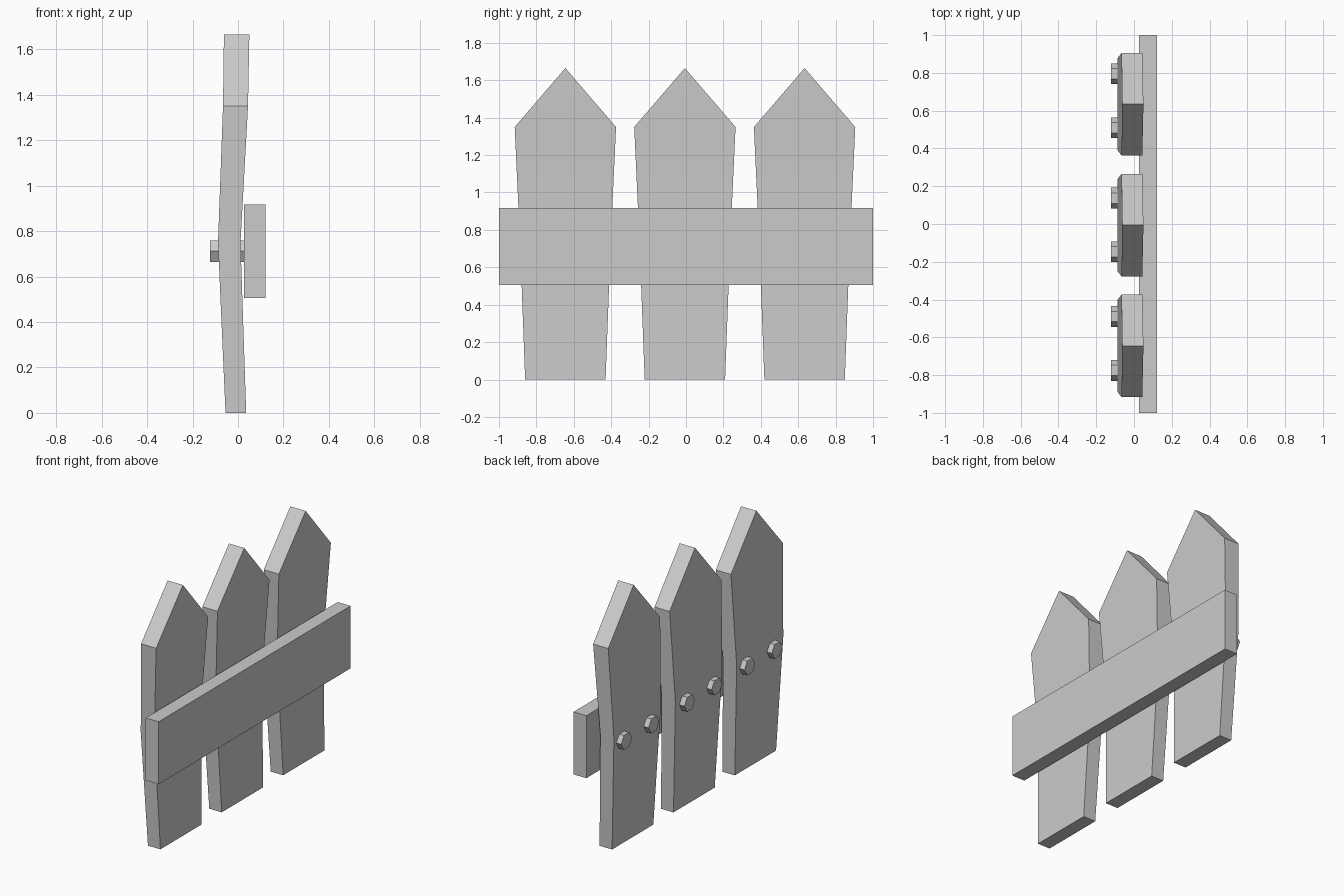
import bpy, bmesh, math
from mathutils import Matrix

if "Cube" in bpy.data.objects:
    bpy.data.objects.remove(bpy.data.objects["Cube"])

# Picket section per level: z, back x, front x, half width
LEVELS = [(0.0, -0.055, 0.036, 0.215),
          (0.75, -0.088, 0.011, 0.243),
          (1.35, -0.066, 0.044, 0.271)]
APEX = (1.665, -0.062, 0.05)


def finish(bm, name, loc=(0, 0, 0)):
    bmesh.ops.recalc_face_normals(bm, faces=bm.faces[:])
    me = bpy.data.meshes.new(name)
    bm.to_mesh(me)
    bm.free()
    ob = bpy.data.objects.new(name, me)
    ob.location = loc
    bpy.context.collection.objects.link(ob)
    bpy.context.view_layer.objects.active = ob
    ob.select_set(True)
    bpy.ops.object.shade_smooth_by_angle(angle=math.radians(30))
    ob.select_set(False)
    return ob


def picket(name, y):
    bm = bmesh.new()
    rings = [[bm.verts.new(p) for p in ((a, -w, z), (b, -w, z), (b, w, z), (a, w, z))]
             for z, a, b, w in LEVELS]
    bm.faces.new(rings[0])
    for lo, hi in zip(rings, rings[1:]):
        for i in range(4):
            j = (i + 1) % 4
            bm.faces.new((lo[i], lo[j], hi[j], hi[i]))
    # Pointed tip with a ridge running through the thickness
    z, a, b = APEX
    back, front = bm.verts.new((a, 0, z)), bm.verts.new((b, 0, z))
    s = rings[-1]
    bm.faces.new((s[0], s[1], front, back))
    bm.faces.new((s[2], s[3], back, front))
    bm.faces.new((s[1], s[2], front))
    bm.faces.new((s[3], s[0], back))
    finish(bm, name, (0, y, 0))


def bolt(name, y):
    # Hexagonal bolt running through the picket, corners pointing along y
    bm = bmesh.new()
    bmesh.ops.create_cone(bm, cap_ends=True, segments=6, radius1=0.055, radius2=0.055,
                          depth=0.152)
    corner = max(bm.verts, key=lambda v: v.co.y).co
    turn = math.pi / 2 - math.atan2(corner.y, corner.x)
    bmesh.ops.rotate(bm, verts=bm.verts[:],
                     matrix=Matrix.Rotation(math.pi / 2, 3, 'Y') @ Matrix.Rotation(turn, 3, 'Z'))
    finish(bm, name, (-0.047, y, 0.712))


# Three pickets
for i, y in enumerate((-0.645, -0.006, 0.634)):
    picket(f"picket_{i + 1}", y)

# Two bolts per picket
for i, y in enumerate((-0.775, -0.49, -0.147, 0.137, 0.51, 0.795)):
    bolt(f"bolt_{i + 1}", y)

# Cross rail
bm = bmesh.new()
bmesh.ops.create_cube(bm, size=1)
bmesh.ops.scale(bm, vec=(0.094, 2.0, 0.412), verts=bm.verts[:])
finish(bm, "rail", (0.074, 0, 0.712))
